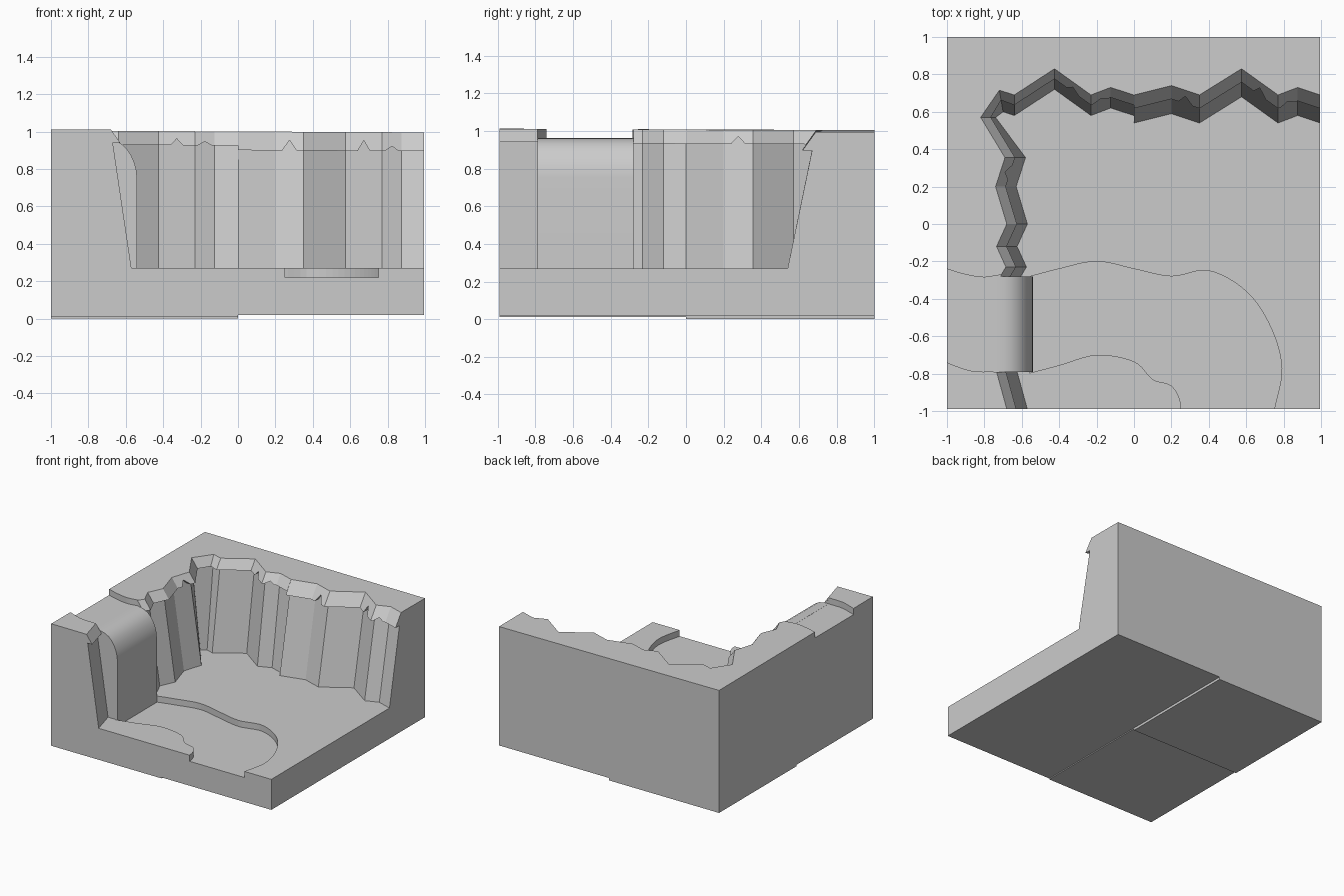
import bpy, bmesh
from mathutils import Vector as V

if "Cube" in bpy.data.objects:
    bpy.data.objects.remove(bpy.data.objects["Cube"])

X0, X1, Y0, Y1 = -1.0, 0.995, -0.99, 1.0
BASE, FLOOR = 0.02, 0.27


def top_z(x, y):
    return 1.003 - 0.005 * x - 0.004 * y


def make(name, verts, faces):
    bm = bmesh.new()
    vs = [bm.verts.new(v) for v in verts]
    for f in faces:
        bm.faces.new([vs[i] for i in f])
    bmesh.ops.remove_doubles(bm, verts=bm.verts, dist=1e-5)
    bmesh.ops.recalc_face_normals(bm, faces=bm.faces)
    me = bpy.data.meshes.new(name)
    bm.to_mesh(me)
    bm.free()
    ob = bpy.data.objects.new(name, me)
    bpy.context.collection.objects.link(ob)
    return ob


def prism(name, pts, lift):
    """Extrude a 3D polygon along a vector."""
    n = len(pts)
    a = [V(p) for p in pts]
    verts = a + [p + V(lift) for p in a]
    faces = [list(range(n)), list(range(n, 2 * n))]
    faces += [[i, (i + 1) % n, n + (i + 1) % n, n + i] for i in range(n)]
    return make(name, verts, faces)


def smooth(pts, steps=6):
    """Catmull-Rom curve through 2D points."""
    p = [V(q) for q in [pts[0]] + pts + [pts[-1]]]
    out = []
    for a, b, c, d in zip(p, p[1:], p[2:], p[3:]):
        for k in range(steps):
            t = k / steps
            out.append(0.5 * (2 * b + (c - a) * t + (2 * a - 5 * b + 4 * c - d) * t * t
                              + (3 * b - a - 3 * c + d) * t ** 3))
    return out + [p[-1]]


# Cliff rim and foot lines: right part, corner part, left part
right = [(X1, .69), (.875, .73), (.77, .69), (.575, .83), (.35, .69), (.2, .74), (0, .69)]
corner = [(-.001, .69), (-.125, .73), (-.23, .69), (-.425, .83), (-.64, .69)]
left = [(-.69, .355), (-.74, .2), (-.68, 0), (-.735, -.12), (-.685, -.23),
        (-.715, -.28), (-.735, -.79), (-.68, Y0)]
rim = right + corner + [(-.72, .715), (-.82, .57)] + left
foot = ([(x, y - .15) for x, y in right] + [(x, y - .11) for x, y in corner]
        + [(-.70, .60), (-.74, .57)] + [(x + .11, y) for x, y in left])
n = len(rim)

# Terrain: floor, sloping cliff wall, plateau, outer sides
R = [V((x, y, top_z(x, y))) for x, y in rim]
F = [V((x, y, FLOOR)) for x, y in foot]
box = [(X1, Y0, FLOOR), (X0, Y0, top_z(X0, Y0)), (X0, Y1, top_z(X0, Y1)), (X1, Y1, top_z(X1, Y1)),
       (X0, Y0, BASE), (X1, Y0, BASE), (X1, Y1, BASE), (X0, Y1, BASE)]
c, a, b, d, e, f, g, h = range(2 * n, 2 * n + 8)
faces = [[i, i + 1, n + i + 1, n + i] for i in range(n - 1)]
faces += [list(range(n)) + [a, b, d], list(range(n, 2 * n)) + [c],
          [e, f, c, 2 * n - 1, n - 1, a], [f, g, d, 0, n, c],
          [g, h, b, d], [h, e, a, b], [e, f, g, h]]
terrain = make("cliff_terrain", R + F + box, faces)

# River banks, cut into the plateau and into the floor
up_n = smooth([(-1.1, -.2), (-1, -.24), (-.9, -.27), (-.8, -.285), (-.7, -.272), (-.55, -.28)])
up_s = smooth([(-1.1, -.69), (-1, -.74), (-.87, -.785), (-.75, -.79), (-.65, -.795), (-.55, -.79)])
low_n = smooth([(-.56, -.282), (-.4, -.24), (-.2, -.2), (0, -.24), (.2, -.28), (.4, -.25),
                (.6, -.36), (.73, -.55), (.79, -.77), (.75, -.99), (.73, -1.1)])
low_s = smooth([(-.56, -.797), (-.4, -.755), (-.2, -.70), (0, -.735), (.1, -.83),
                (.2, -.865), (.25, -.96), (.245, -1.1)])
for name, pa, pb, z, hgt in (("upper_river_cutter", up_n, up_s, .96, .3),
                             ("lower_river_cutter", low_n, low_s, .22, .3)):
    cut = prism(name, [(p.x, p.y, z) for p in pa + pb[::-1]], (0, 0, hgt))
    cut.hide_render = True
    mod = terrain.modifiers.new(name, 'BOOLEAN')
    mod.operation, mod.solver, mod.object = 'DIFFERENCE', 'EXACT', cut
    bpy.context.view_layer.objects.active = terrain
    bpy.ops.object.modifier_apply(modifier=name)
    bpy.data.objects.remove(cut)


# Overhanging lip along the rim, with small notches
def lip(name, i0, i1, depth, notches):
    stations = []
    for i in range(i0, i1 + 1):
        stations.append((R[i], F[i], depth))
        if i in notches and i < i1:
            w = .04 / (R[i + 1] - R[i]).length
            for t, dz in ((.5 - w, depth), (.5, notches[i]), (.5 + w, depth)):
                stations.append((R[i].lerp(R[i + 1], t), F[i].lerp(F[i + 1], t), dz))
    verts = []
    for r, q, dz in stations:
        out = (q - r) * V((1, 1, 0))
        out.normalize()
        inner = r.lerp(q, dz / (r.z - q.z))
        verts += [r, r + out * dz * .72 - V((0, 0, dz)), inner]
    m = len(stations)
    fs = [[0, 1, 2], [3 * m - 3, 3 * m - 2, 3 * m - 1]]
    for k in range(m - 1):
        for j in range(3):
            l = (j + 1) % 3
            fs.append([3 * k + j, 3 * k + l, 3 * k + 3 + l, 3 * k + 3 + j])
    make(name, verts, fs)


lip("back_lip", 0, 6, .1, {1: .075, 2: .045, 4: .045})
lip("corner_lip", 7, 18, .075, {8: .055, 9: .04, 14: .035})
lip("lip_beside_fall", 18, 19, .075, {})
lip("front_lip", 20, 21, .07, {})

# Waterfall: curved profile swept across the channel
prof = [(-.74, .2), (-.54, .2), (-.54, .75), (-.543, .79), (-.553, .83), (-.57, .87),
        (-.592, .905), (-.62, .932), (-.655, .951), (-.695, .96), (-.74, .961)]
fall = prism("waterfall", [(x, -.79, z) for x, z in prof], (0, .51, 0))
bpy.ops.object.select_all(action='DESELECT')
fall.select_set(True)
bpy.context.view_layer.objects.active = fall
bpy.ops.object.shade_smooth_by_angle(angle=0.52)

# Slightly lower undersides of the left tiles
for name, y0, y1, z in (("front_left_underside", Y0, 0, .012), ("back_left_underside", 0, Y1, 0)):
    prism(name, [(X0, y0, z), (0, y0, z), (0, y1, z), (X0, y1, z)], (0, 0, BASE - z))
